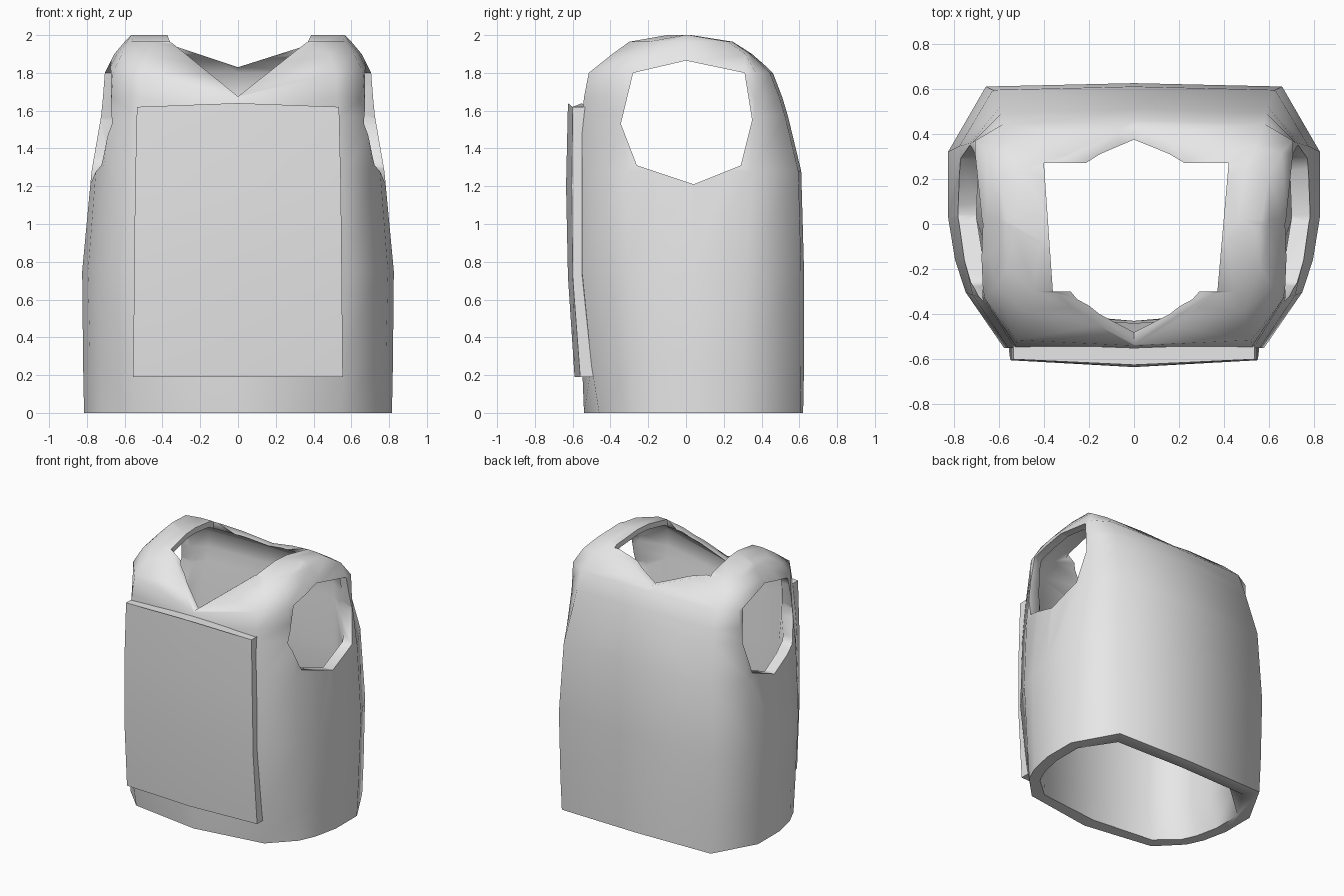
import bpy, bmesh, math

cube = bpy.data.objects.get("Cube")
if cube:
    bpy.data.objects.remove(cube, do_unlink=True)

grey = bpy.data.materials.new("plain grey")
grey.use_nodes = True
grey.diffuse_color = (0.8, 0.8, 0.8, 1)
grey.node_tree.nodes["Principled BSDF"].inputs["Base Color"].default_value = (0.8, 0.8, 0.8, 1)


def loft(name, rings):
    """Closed solid through rings that share a point count, split symmetrically."""
    bm = bmesh.new()
    loops = [[bm.verts.new(p) for p in ring] for ring in rings]
    n = len(loops[0])
    for a, b in zip(loops, loops[1:]):
        for i in range(n):
            j = (i + 1) % n
            if a[i].co.x + a[j].co.x > 0:
                tris = (a[i], a[j], b[j]), (a[i], b[j], b[i])
            else:
                tris = (a[i], a[j], b[i]), (a[j], b[j], b[i])
            for tri in tris:
                bm.faces.new(tri)
    bm.faces.new(loops[0][::-1])
    bm.faces.new(loops[-1])
    bmesh.ops.recalc_face_normals(bm, faces=bm.faces)
    mesh = bpy.data.meshes.new(name)
    bm.to_mesh(mesh)
    bm.free()
    obj = bpy.data.objects.new(name, mesh)
    bpy.context.collection.objects.link(obj)
    mesh.materials.append(grey)
    return obj


def torso_ring(z, w, front, back, centre, corner, side):
    """Symmetric outline. centre and corner push the front points back,
    side scales the depth of the side points; it squares off upward."""
    k = min(max(z, 0) / 1.8, 1)
    half = [(0, front + centre), (.67 + .07 * k, front + corner),
            (.88 + .06 * k, (-.285 - .045 * k) * side), (.95 + .03 * k, -.16 * side),
            (1, .03 * side), (1, (.285 + .085 * k) * side),
            (.78 + .04 * k, back - .015), (0, back)]
    full = half + [(-x, y) for x, y in half[-2:0:-1]]
    return [(x * w, y, z) for x, y in full]


def smooth(obj, degrees):
    bpy.ops.object.select_all(action='DESELECT')
    obj.select_set(True)
    bpy.context.view_layer.objects.active = obj
    bpy.ops.object.shade_smooth_by_angle(angle=math.radians(degrees))


# Outer vest body: z, half width, front y, back y, centre, corner, side depth
vest = loft("vest_body", [torso_ring(*r) for r in [
    (0.00, .815, -.54, .62, 0, .08, 1),
    (0.25, .82, -.55, .625, 0, .05, 1),
    (0.75, .825, -.565, .625, 0, .015, 1),
    (1.28, .775, -.56, .61, 0, .01, 1),
    (1.57, .725, -.55, .54, 0, 0, 1),
    (1.67, .715, -.54, .51, 0, 0, 1),
    (1.80, .705, -.515, .46, .09, 0, 1),
    (1.90, .655, -.39, .355, .05, 0, .85),
    (1.965, .60, -.30, .26, .02, 0, .6),
    (2.00, .565, -.10, .04, 0, 0, .05)]])

# Hollow inside: narrows just above the hem, then follows the shell
hollow = loft("inside_cutter", [torso_ring(*r) for r in [
    (-.05, .73, -.44, .52, 0, .05, .9),
    (0.00, .73, -.44, .52, 0, .05, .9),
    (0.20, .675, -.43, .385, 0, .04, .85),
    (1.20, .70, -.44, .385, 0, .03, .85),
    (1.57, .665, -.48, .41, 0, .02, .9),
    (1.67, .655, -.485, .42, 0, .02, .9),
    (1.80, .645, -.46, .41, .09, 0, .9),
    (1.88, .60, -.355, .315, .05, 0, .7),
    (1.93, .55, -.27, .225, .02, 0, .45),
    (1.96, .52, -.09, .03, 0, 0, .03)]])

# Arm openings, cut straight through both sides
arm = [(-.28, 1.80), (0, 1.865), (.31, 1.80), (.35, 1.55),
       (.29, 1.31), (.04, 1.21), (-.26, 1.31), (-.345, 1.53)]
arms = loft("arm_cutter", [[(x, y, z) for y, z in arm] for x in (-1.2, 1.2)])

# Neck opening: a shaft, with a deep notch in front and a shallow one behind
shaft = [(.37, -.30), (.42, .27), (-.40, .27), (-.36, -.30)]
neck = loft("neck_cutter", [[(x, y, z) for x, y in shaft] for z in (1.67, 2.3)])


def notch(name, low, left, right, top, y0, y1):
    outline = [(0, low), (left, top), (left, 2.3), (right, 2.3), (right, top)]
    return loft(name, [[(x, y, z) for x, z in outline] for y in (y0, y1)])


front_notch = notch("front_notch_cutter", 1.675, .37, -.36, 1.967, -1, -.295)
back_notch = notch("back_notch_cutter", 1.83, .42, -.40, 1.963, .265, 1)

bpy.context.view_layer.objects.active = vest
for cutter in (hollow, arms, neck, front_notch, back_notch):
    mod = vest.modifiers.new(cutter.name, 'BOOLEAN')
    mod.operation = 'DIFFERENCE'
    mod.solver = 'EXACT'
    mod.object = cutter
    bpy.ops.object.modifier_apply(modifier=mod.name)
    bpy.data.objects.remove(cutter, do_unlink=True)
smooth(vest, 66)

# Front panel, bowed plate: z, half width, side y, centre y, back y, centre rise
panel = loft("front_panel", [
    [(-w, back, z), (-w, side, z), (0, mid, z + rise),
     (w, side, z), (w, back, z), (0, back - .02, z + rise)]
    for z, w, side, mid, back, rise in [
        (.19, .555, -.56, -.59, -.48, 0),
        (.72, .55, -.60, -.625, -.53, 0),
        (1.20, .545, -.605, -.635, -.53, 0),
        (1.62, .535, -.60, -.625, -.53, .02)]])
smooth(panel, 50)
